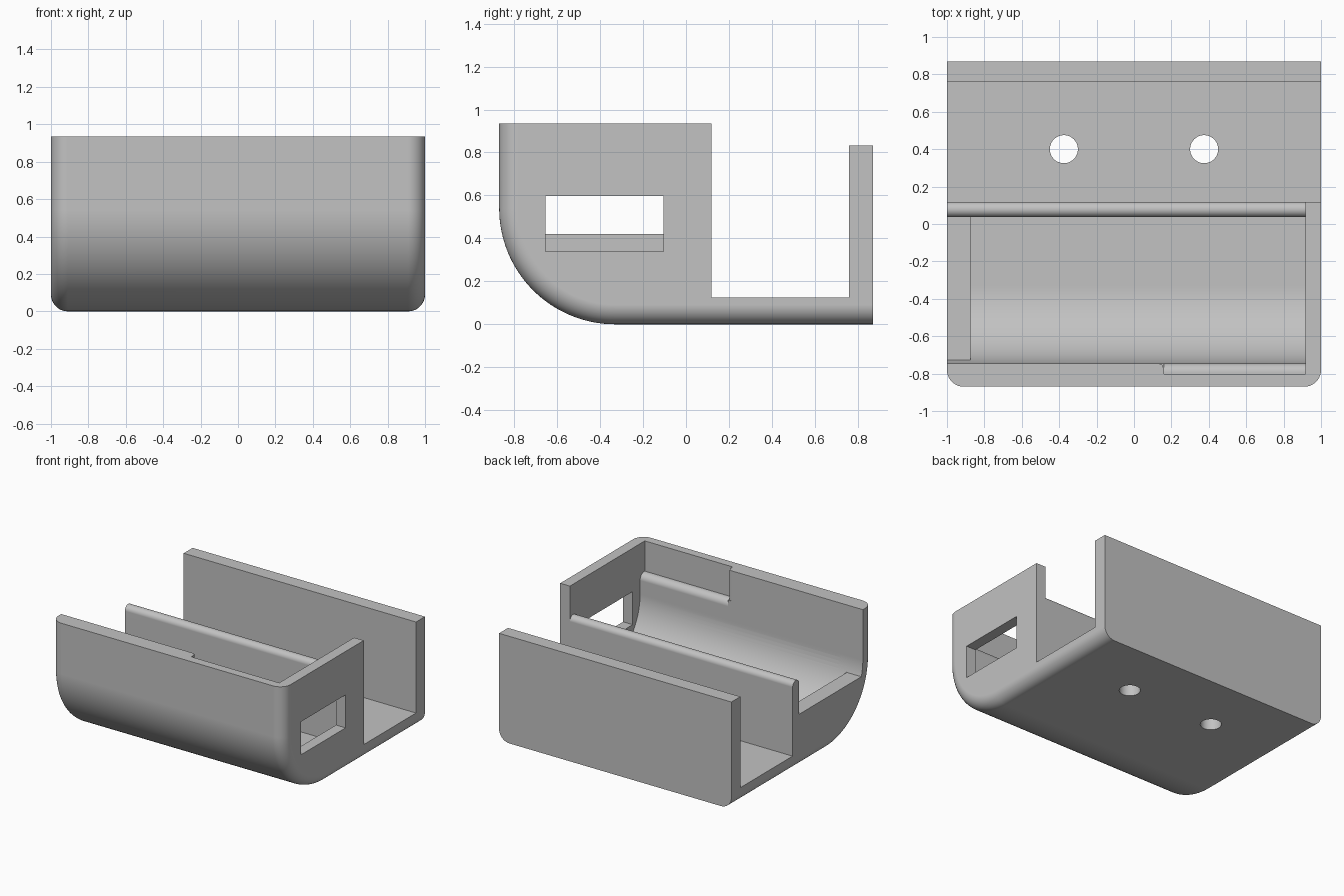
import bpy, bmesh
from math import sin, cos, asin, pi, radians
from mathutils import Vector

cube = bpy.data.objects.get("Cube")
if cube:
    bpy.data.objects.remove(cube, do_unlink=True)

grey = bpy.data.materials.new("plain grey")
grey.use_nodes = True
colour = (0.54, 0.54, 0.54, 1)
grey.diffuse_color = colour
grey.node_tree.nodes["Principled BSDF"].inputs["Base Color"].default_value = colour

TOP, DEPTH, FLOOR, SILL, LEDGE = 0.935, 0.87, 0.125, 0.42, 0.70
BEND_Y, BEND_Z = -0.33, 0.54          # centre of the big front bend


def arc(cy, cz, r, start, end, n=20):
    """Points on an arc in the side plane, angles in radians."""
    return [(cy + r * cos(start + (end - start) * i / n),
             cz + r * sin(start + (end - start) * i / n)) for i in range(n + 1)]


def loft(name, rings):
    """Closed solid through matching rings of 3D points."""
    bm = bmesh.new()
    loops = [[bm.verts.new(p) for p in ring] for ring in rings]
    for a, b in zip(loops, loops[1:]):
        for i in range(len(a)):
            j = (i + 1) % len(a)
            bm.faces.new((a[i], a[j], b[j], b[i]))
    bm.faces.new(loops[0])
    bm.faces.new(loops[-1])
    bmesh.ops.recalc_face_normals(bm, faces=bm.faces)
    mesh = bpy.data.meshes.new(name)
    bm.to_mesh(mesh)
    bm.free()
    mesh.materials.append(grey)
    obj = bpy.data.objects.new(name, mesh)
    bpy.context.collection.objects.link(obj)
    return obj


def prism(name, profile, x0, x1):
    """Side profile (y, z) extruded along x."""
    return loft(name, [[(x, y, z) for y, z in profile] for x in (x0, x1)])


def box(name, x0, x1, y0, y1, z0, z1):
    return prism(name, [(y0, z0), (y1, z0), (y1, z1), (y0, z1)], x0, x1)


def column(name, outline, z0, z1):
    """Plan outline (x, y) extruded along z."""
    return loft(name, [[(x, y, z) for x, y in outline] for z in (z0, z1)])


# Outer block: side profile lofted along x, ends rolled inward by a fillet
def outer_ring(x, inset):
    bend = arc(BEND_Y, BEND_Z, BEND_Z - inset, pi, 1.5 * pi, 32)
    profile = [(DEPTH, TOP), (-DEPTH + inset, TOP)] + bend + [(DEPTH, inset)]
    return [(x, y, z) for y, z in profile]


FILLET = 0.09
steps = [i / 10 * pi / 2 for i in range(11)]
half = [(1 - FILLET + FILLET * sin(t), FILLET * (1 - cos(t))) for t in steps]
body = loft("holder_body",
            [outer_ring(-x, d) for x, d in reversed(half)] + [outer_ring(x, d) for x, d in half])


# Inner cavity: curved front, flat floor, round-topped partition at the back
def cavity_profile(floor):
    r = BEND_Z - FLOOR
    front = arc(BEND_Y, BEND_Z, r, pi, pi + asin((BEND_Z - floor) / r), 24)
    lip_r = 0.0405
    lip = arc(0.0775, LEDGE - lip_r, lip_r, pi, 0, 14)
    return [(BEND_Y - r, 1.1)] + front + [(0.037, floor)] + lip + [(0.16, LEDGE - lip_r), (0.16, 1.1)]


# Recess in the front wall, leaving a ledge with a rounded inner edge
ledge_r = 0.05
recess = ([(-0.803, 1.1), (-0.803, LEDGE)]
          + arc(-0.745 - ledge_r, LEDGE - ledge_r, ledge_r, pi / 2, 0, 10)
          + [(-0.70, LEDGE - ledge_r), (-0.70, 1.1)])
recess_corner = [(0.13, -0.745), (0.15, -0.752), (0.16, -0.775), (0.2, -0.775), (0.2, -0.72), (0.13, -0.72)]

cutters = [
    box("channel_cut", -1.2, 1.2, 0.118, 0.76, FLOOR, 1.2),
    box("back_panel_trim", -1.2, 1.2, 0.7, 1.1, 0.833, 1.2),
    prism("cavity_cut", cavity_profile(FLOOR), -0.875, 0.917),
    prism("open_end_cut", cavity_profile(SILL), -1.2, -0.8),
    prism("recess_cut", recess, 0.16, 0.917),
    column("recess_corner_cut", recess_corner, LEDGE, 1.1),
    box("window_cut", 0.8, 1.2, -0.655, -0.105, 0.34, 0.597),
]
# Two mounting holes through the floor
for side in (-1, 1):
    ring = [(side * 0.375 + 0.075 * cos(2 * pi * i / 48), 0.4 + 0.075 * sin(2 * pi * i / 48))
            for i in range(48)]
    cutters.append(column("mounting_hole_cut", ring, -0.1, 0.3))

bpy.ops.object.select_all(action='DESELECT')
bpy.context.view_layer.objects.active = body
body.select_set(True)
for cutter in cutters:
    cutter.hide_render = True
    mod = body.modifiers.new(cutter.name, 'BOOLEAN')
    mod.operation = 'DIFFERENCE'
    mod.solver = 'EXACT'
    mod.object = cutter
    bpy.ops.object.modifier_apply(modifier=mod.name)
    bpy.data.objects.remove(cutter, do_unlink=True)

# Smooth curves, crisp edges, flat panels
bpy.ops.object.shade_smooth_by_angle(angle=radians(30))
weighted = body.modifiers.new("flat_panels", 'WEIGHTED_NORMAL')
weighted.keep_sharp = True
